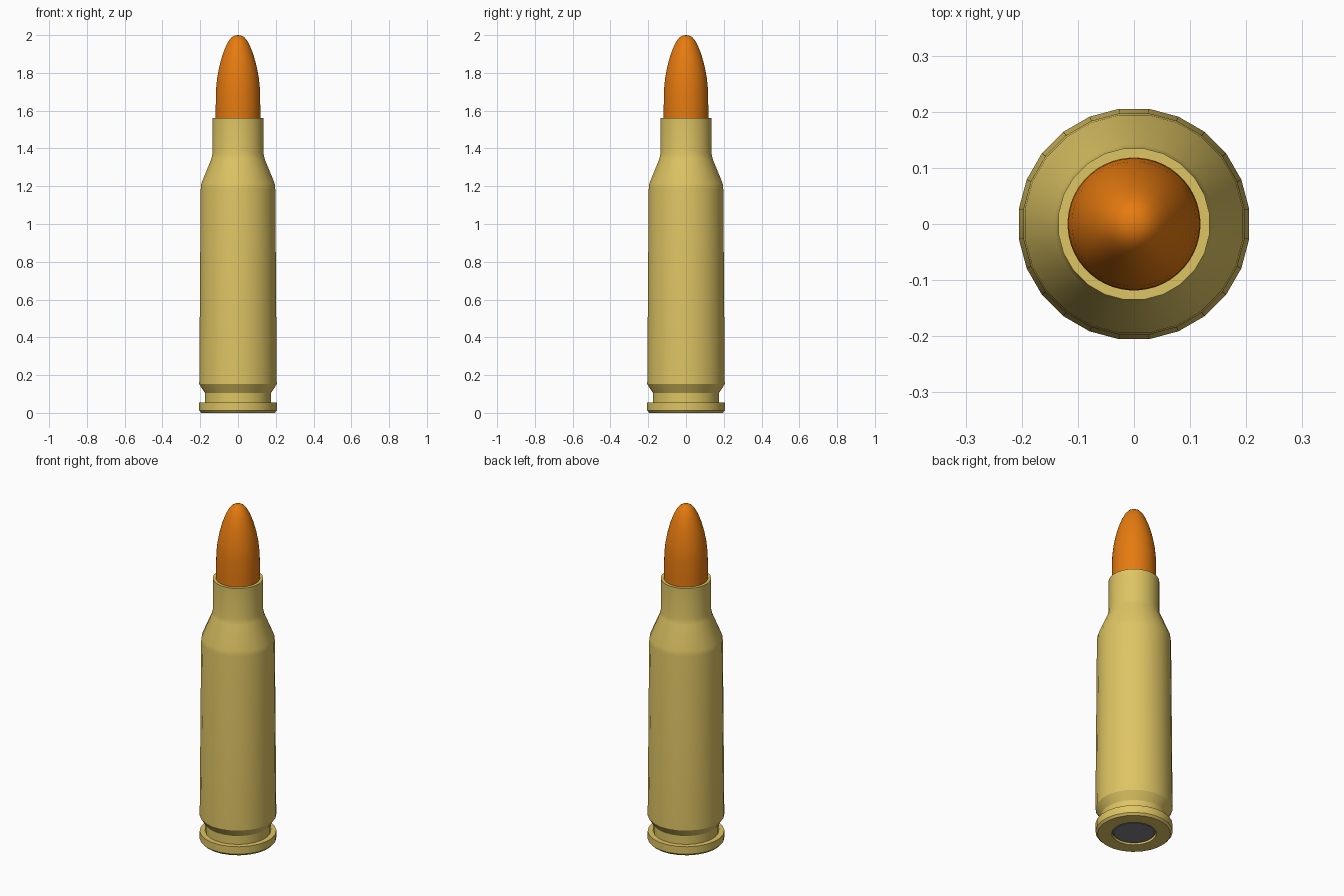
import bpy, bmesh, math

if "Cube" in bpy.data.objects:
    bpy.data.objects.remove(bpy.data.objects["Cube"])


def material(name, rgb):
    m = bpy.data.materials.new(name)
    lin = [c / 12.92 if c <= 0.04045 else ((c + 0.055) / 1.055) ** 2.4 for c in rgb]
    m.diffuse_color = (*lin, 1)
    m.use_nodes = True
    m.node_tree.nodes["Principled BSDF"].inputs["Base Color"].default_value = m.diffuse_color
    return m


def lathe(name, profile, sides, mat, angle=25):
    """Revolve (radius, z) points round the z axis; radius 0 makes a pole."""
    bm = bmesh.new()
    rings = []
    for r, z in profile:
        if r == 0:
            rings.append([bm.verts.new((0, 0, z))] * sides)
        else:
            rings.append([bm.verts.new((r * math.cos(a), r * math.sin(a), z))
                          for a in ((i + 0.5) * math.tau / sides for i in range(sides))])
    for low, high in zip(rings, rings[1:]):
        for i in range(sides):
            j = (i + 1) % sides
            quad = list(dict.fromkeys((low[i], low[j], high[j], high[i])))
            bm.faces.new(quad)
    bmesh.ops.recalc_face_normals(bm, faces=bm.faces)
    mesh = bpy.data.meshes.new(name)
    bm.to_mesh(mesh)
    bm.free()
    mesh.materials.append(mat)
    ob = bpy.data.objects.new(name, mesh)
    bpy.context.collection.objects.link(ob)
    bpy.ops.object.select_all(action='DESELECT')
    ob.select_set(True)
    bpy.context.view_layer.objects.active = ob
    bpy.ops.object.shade_smooth_by_angle(angle=math.radians(angle))
    return ob


brass = material("brass", (0.87, 0.77, 0.39))
copper = material("copper orange", (0.90, 0.48, 0.06))
steel = material("dark grey steel", (0.50, 0.50, 0.52))

# Casing: base recess, rim, groove, body, shoulder, neck and mouth
lathe("casing", [
    (0, 0.02), (0.12, 0.02), (0.12, 0.0), (0.196, 0.0), (0.207, 0.012),
    (0.207, 0.056), (0.177, 0.056), (0.177, 0.106), (0.207, 0.152),
    (0.199, 1.185), (0.196, 1.215), (0.142, 1.345), (0.136, 1.375),
    (0.136, 1.56), (0.118, 1.56), (0.118, 1.50)], 24, brass)

# Primer disc in the base
lathe("primer", [(0, 0.004), (0.108, 0.004), (0.117, 0.012), (0.117, 0.02)], 32, steel)

# Rounded tip, seated in the neck
lathe("tip", [
    (0, 1.50), (0.1185, 1.50), (0.1185, 1.60), (0.117, 1.71), (0.111, 1.77),
    (0.100, 1.83), (0.084, 1.89), (0.065, 1.94), (0.048, 1.972),
    (0.033, 1.989), (0.017, 1.998), (0, 2.0)], 48, copper, 40)
